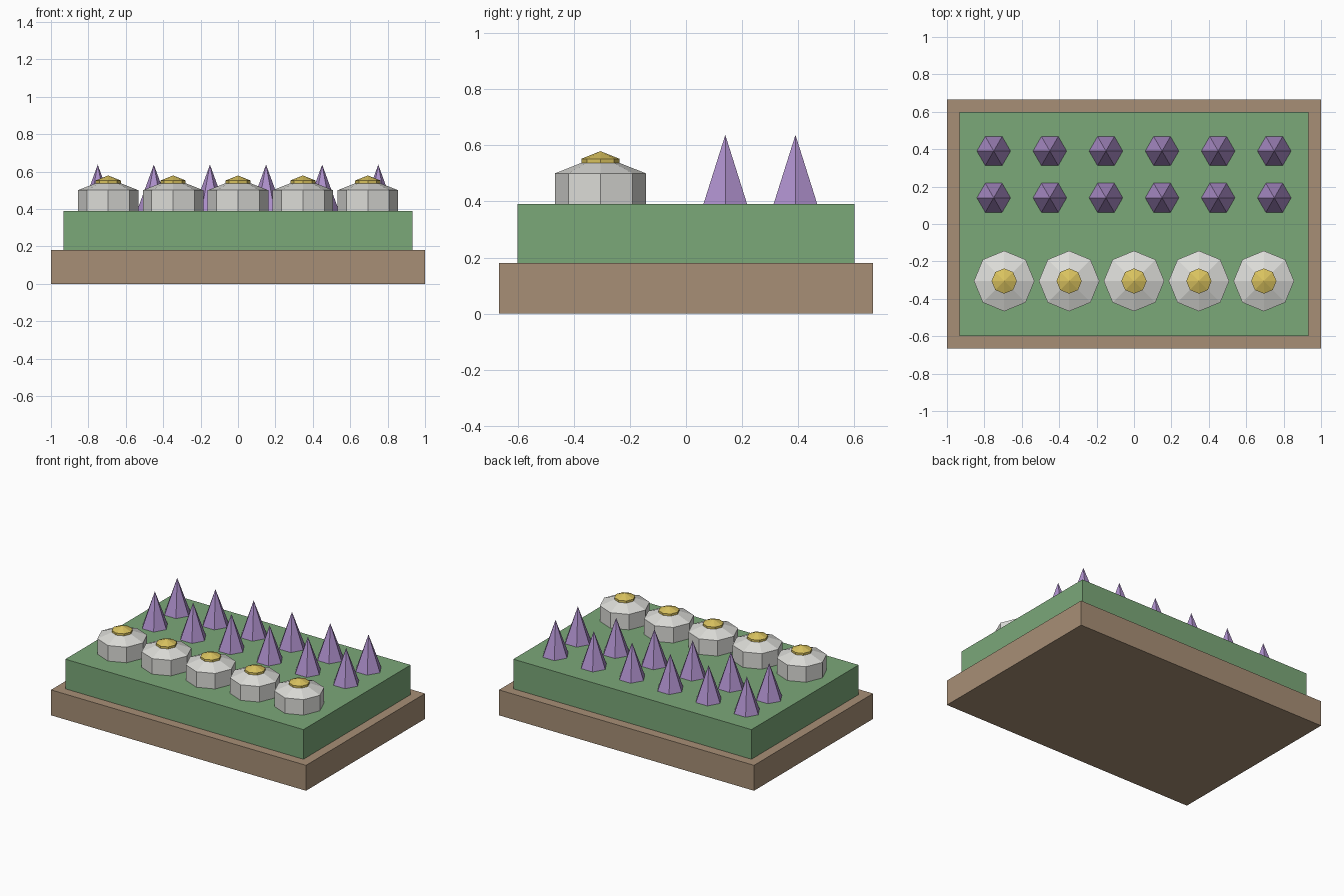
import bpy
import math

cube = bpy.data.objects.get("Cube")
if cube:
    bpy.data.objects.remove(cube, do_unlink=True)


def material(name, rgb):
    """Flat material from 0-255 display values."""
    linear = [((c / 255 + 0.055) / 1.055) ** 2.4 for c in rgb] + [1]
    mat = bpy.data.materials.new(name)
    mat.use_nodes = True
    mat.diffuse_color = linear
    mat.node_tree.nodes["Principled BSDF"].inputs["Base Color"].default_value = linear
    return mat


wood = material("brown_wood", (167, 143, 118))
leaf = material("leaf_green", (123, 168, 121))
purple = material("lavender_purple", (173, 143, 203))
white = material("petal_white", (220, 220, 216))
yellow = material("centre_yellow", (217, 194, 95))


def finish(name, mat):
    obj = bpy.context.object
    obj.name = name
    obj.data.materials.append(mat)
    return obj


def box(name, width, depth, bottom, top, mat):
    bpy.ops.mesh.primitive_cube_add(size=1, location=(0, 0, (bottom + top) / 2))
    obj = finish(name, mat)
    obj.scale = (width, depth, top - bottom)


def cone(name, sides, radius, x, y, bottom, top, mat, turn=0):
    bpy.ops.mesh.primitive_cone_add(
        vertices=sides, radius1=radius, radius2=0, depth=top - bottom,
        location=(x, y, (bottom + top) / 2), rotation=(0, 0, turn))
    finish(name, mat)


def double_cone(name, radius, height, x, y, z, mat):
    """Eight-sided bead, pointed above and below its widest ring."""
    bpy.ops.mesh.primitive_uv_sphere_add(
        segments=8, ring_count=2, radius=1, location=(x, y, z))
    finish(name, mat).scale = (radius, radius, height)


# Planter tray and bed of foliage
box("planter_tray", 2, 1.333, 0, 0.18, wood)
box("foliage_bed", 1.867, 1.2, 0.18, 0.39, leaf)

# Front row of daisies
for i in range(5):
    x = (i - 2) * 0.347
    double_cone(f"daisy_petals_{i + 1}", 0.187, 0.128, x, -0.305, 0.436, white)
    double_cone(f"daisy_centre_{i + 1}", 0.078, 0.054, x, -0.305, 0.525, yellow)

# Two back rows of lavender spikes, a corner of each pointing along x
for row, y in enumerate((0.14, 0.39)):
    for i in range(6):
        cone(f"lavender_spike_{row + 1}_{i + 1}", 6, 0.09, (i - 2.5) * 0.3, y,
             0.39, 0.637, purple, math.pi / 2)
